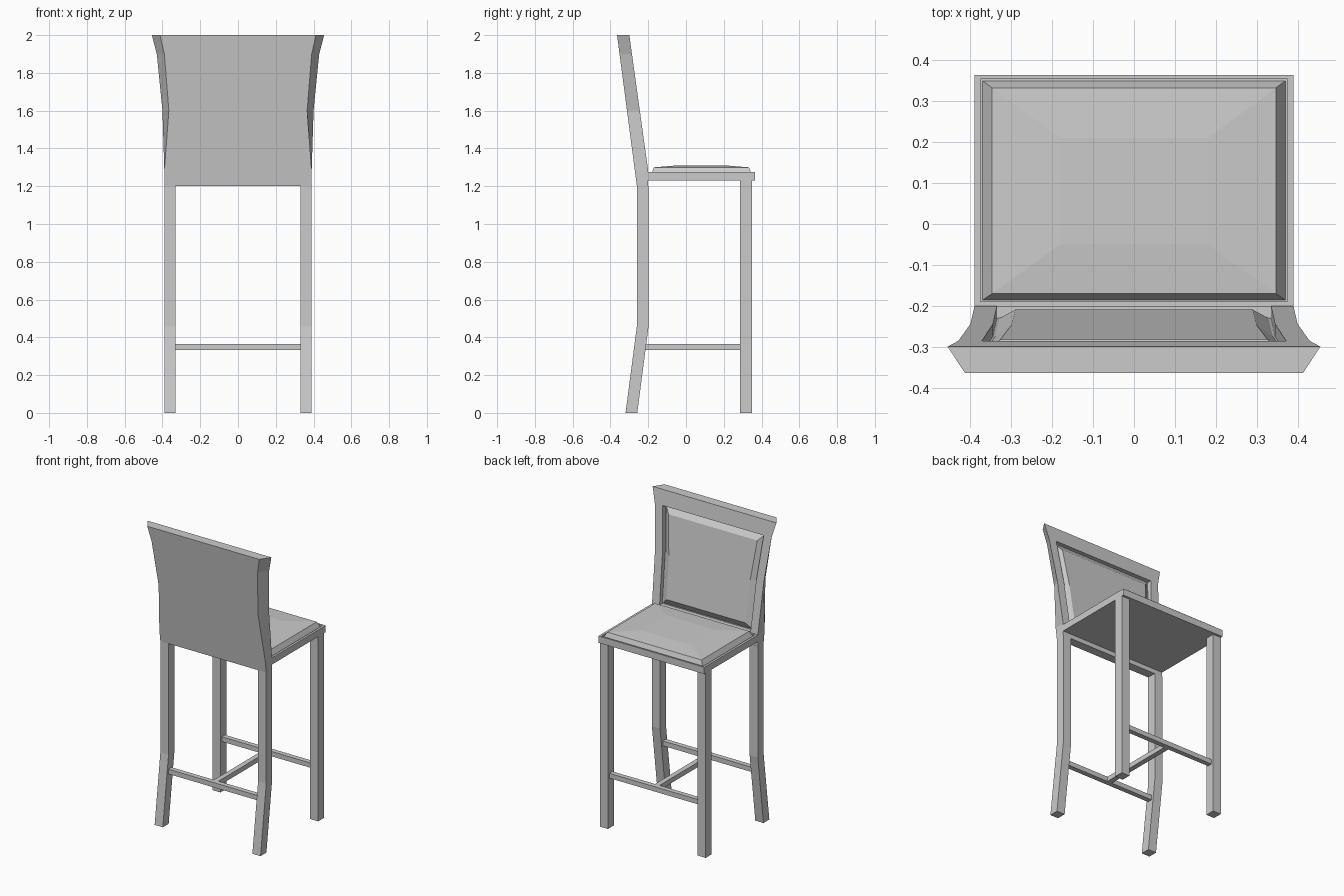
import bpy, bmesh

if "Cube" in bpy.data.objects:
    bpy.data.objects.remove(bpy.data.objects["Cube"])


def finish(name, bm):
    bmesh.ops.recalc_face_normals(bm, faces=bm.faces)
    me = bpy.data.meshes.new(name)
    bm.to_mesh(me)
    bm.free()
    ob = bpy.data.objects.new(name, me)
    bpy.context.collection.objects.link(ob)
    return ob


def loft(name, rings, cap_start=True, cap_end=True, skip=()):
    """Skin closed rings of points; skip holds (ring, side) faces left open."""
    bm = bmesh.new()
    vs = [[bm.verts.new(p) for p in r] for r in rings]
    n = len(rings[0])
    for i in range(len(rings) - 1):
        for j in range(n):
            k = (j + 1) % n
            if (i, j) not in skip:
                bm.faces.new((vs[i][j], vs[i][k], vs[i + 1][k], vs[i + 1][j]))
    if cap_start:
        bm.faces.new(vs[0])
    if cap_end:
        bm.faces.new(vs[-1])
    return finish(name, bm)


def rect(x0, x1, y0, y1, z):
    return [(x0, y0, z), (x1, y0, z), (x1, y1, z), (x0, y1, z)]


def box(name, x0, x1, y0, y1, z0, z1):
    return loft(name, [rect(x0, x1, y0, y1, z0), rect(x0, x1, y0, y1, z1)])


# Legs: straight front pair, kinked rear pair
for side, x0, x1 in (("left", -0.39, -0.33), ("right", 0.33, 0.39)):
    box(f"front_leg_{side}", x0, x1, 0.287, 0.35, 0, 1.23)
    loft(f"rear_leg_{side}", [rect(x0, x1, y, y + 0.062, z) for y, z in
                              ((-0.32, 0), (-0.26, 0.46), (-0.26, 1.2))])

# H-shaped stretchers
box("front_stretcher", -0.33, 0.33, 0.302, 0.335, 0.333, 0.365)
box("rear_stretcher", -0.33, 0.33, -0.262, -0.229, 0.333, 0.365)
box("middle_stretcher", -0.017, 0.017, -0.229, 0.302, 0.333, 0.365)

# Seat frame with a sunken centre
loft("seat_frame", [rect(-0.39, 0.39, -0.2, 0.365, 1.23),
                    rect(-0.39, 0.39, -0.2, 0.365, 1.275),
                    rect(-0.375, 0.375, -0.19, 0.355, 1.275),
                    rect(-0.375, 0.375, -0.19, 0.355, 1.258)])

# Seat cushion with a gentle crown
loft("seat_cushion", [rect(-0.37, 0.37, -0.186, 0.35, 1.258),
                      rect(-0.347, 0.347, -0.17, 0.333, 1.3),
                      rect(-0.18, 0.18, -0.05, 0.21, 1.31)])


# Backrest faces: rear (-y) and inner (+y) planes
def rear_y(z):
    return -0.26 - 0.105 * (z - 1.2) / 0.8


def inner_y(z):
    return -0.2 - 0.1 * max(0, z - 1.28) / 0.72


# Backrest frame: height, rear half width, inner half width, recess half width
rows = [(1.2, 0.39, 0.39, 0.335), (1.28, 0.39, 0.39, 0.335),
        (1.6, 0.366, 0.4, 0.345), (1.9, 0.39, 0.43, 0.372),
        (2.0, 0.413, 0.456, 0.38)]
rings = []
for z, a, b, r in rows:
    half = [(-a, rear_y(z), z), (-b, inner_y(z), z), (-r, inner_y(z), z)]
    rings.append(half + [(-x, y, h) for x, y, h in reversed(half)])
loft("backrest_frame", rings, skip={(1, 2), (2, 2)})


def panel_ring(inset, depth):
    pts = [(r - inset, z) for z, _, _, r in rows[1:4]]
    pts[0] = (pts[0][0], pts[0][1] + inset)
    pts[2] = (pts[2][0], pts[2][1] - inset)
    left = [(-x, inner_y(z) - depth, z) for x, z in pts]
    return left + [(-x, y, z) for x, y, z in reversed(left)]


# Recess lining and the bevelled back cushion inside it
loft("backrest_recess", [panel_ring(0, 0), panel_ring(0, 0.03)], cap_start=False)
loft("back_cushion", [panel_ring(0.006, 0.03), panel_ring(0.045, 0.003)], cap_start=False)
